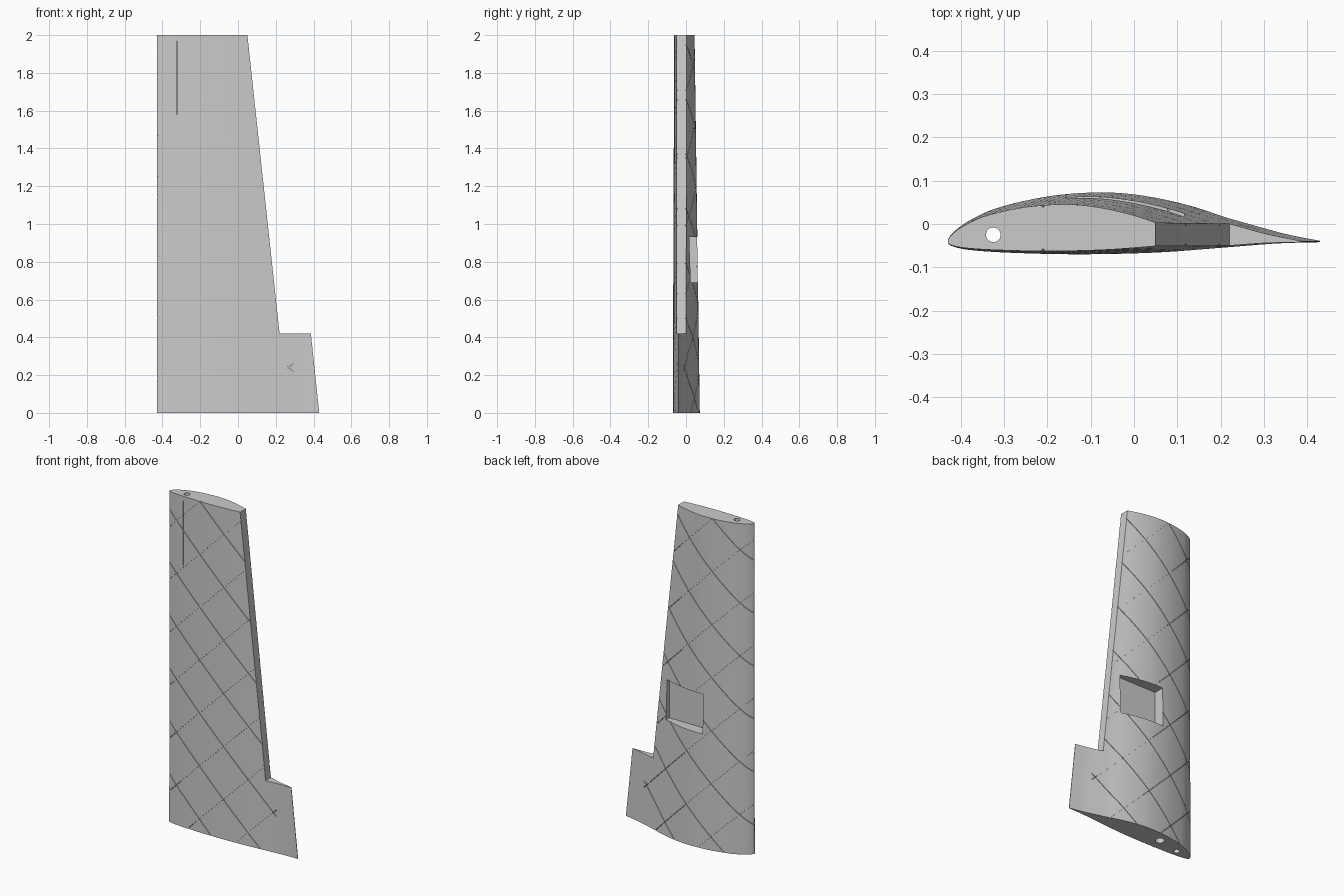
import bpy, bmesh, math
from mathutils import Vector

old = bpy.data.objects.get("Cube")
if old:
    bpy.data.objects.remove(old)

LE = Vector((-0.43, -0.04))      # leading edge, shared by root and tip
TIP = 0.755                      # tip chord relative to root chord
SLIT = 0.0015                    # half width of rib slits

grey = bpy.data.materials.new("light grey")
grey.use_nodes = True
grey.diffuse_color = (0.6, 0.6, 0.6, 1)
grey.node_tree.nodes["Principled BSDF"].inputs["Base Color"].default_value = grey.diffuse_color

# Root section: trailing edge over the top to the nose, then back underneath
SECTION = [(0.43, -0.039), (0.35, -0.023), (0.255, 0.003), (0.21, 0.016), (0.13, 0.042),
           (0.03, 0.064), (-0.07, 0.073), (-0.19, 0.065), (-0.31, 0.039), (-0.38, 0.008),
           (-0.418, -0.02), LE, (-0.418, -0.052), (-0.37, -0.061), (-0.27, -0.067),
           (-0.12, -0.07), (0.05, -0.066), (0.2, -0.055), (0.33, -0.045), (0.43, -0.042)]


def smooth_curve(points, steps=6):
    """Catmull-Rom samples through the points."""
    pts = [Vector(p) for p in points]
    pts = [pts[0] * 2 - pts[1]] + pts + [pts[-1] * 2 - pts[-2]]
    out = []
    for a, b, c, d in zip(pts, pts[1:], pts[2:], pts[3:]):
        for i in range(steps):
            t = i / steps
            out.append(b + (c - a) * (t / 2) + (a * 2 - b * 5 + c * 4 - d) * (t * t / 2)
                       + (b * 3 - a - c * 3 + d) * (t ** 3 / 2))
    return out + [pts[-2]]


def finish(name, bm, helper=True):
    bmesh.ops.recalc_face_normals(bm, faces=bm.faces)
    mesh = bpy.data.meshes.new(name)
    bm.to_mesh(mesh)
    bm.free()
    mesh.materials.append(grey)
    obj = bpy.data.objects.new(name, mesh)
    bpy.context.collection.objects.link(obj)
    obj.hide_render = helper
    return obj


def add_loft(bm, rings):
    loops = [[bm.verts.new(p) for p in ring] for ring in rings]
    n = len(loops[0])
    for low, high in zip(loops, loops[1:]):
        for i in range(n):
            j = (i + 1) % n
            bm.faces.new((low[i], low[j], high[j], high[i]))
    bm.faces.new(loops[0])
    bm.faces.new(loops[-1])


def section_at(z, profile):
    s = 1 + (TIP - 1) * z / 2
    return [(LE.x + (p.x - LE.x) * s, LE.y + (p.y - LE.y) * s, z) for p in profile]


def inset(profile, d):
    """Profile moved inwards, stopping short of the thin trailing edge."""
    kept = [p for p in profile if p.x < 0.3]
    out = []
    for i, p in enumerate(kept):
        t = (kept[(i + 1) % len(kept)] - kept[i - 1]).normalized()
        out.append(p + Vector((-t.y, t.x)) * d)
    return out


def prism(name, outline, y0, y1):
    """Extrude an x-z outline along y."""
    bm = bmesh.new()
    add_loft(bm, [[(x, y, z) for x, z in outline] for y in (y0, y1)])
    return finish(name, bm)


def rod(name, x, y, r, z0, z1):
    bm = bmesh.new()
    ring = [(x + r * math.cos(i * math.tau / 32), y + r * math.sin(i * math.tau / 32))
            for i in range(32)]
    add_loft(bm, [[(a, b, z) for a, b in ring] for z in (z0, z1)])
    return finish(name, bm)


def cut(target, cutter):
    mod = target.modifiers.new("cut " + cutter.name, 'BOOLEAN')
    mod.operation = 'DIFFERENCE'
    mod.solver = 'EXACT'
    mod.object = cutter
    cutter.hide_set(True)


# Wing panel
profile = smooth_curve(SECTION)
bm = bmesh.new()
add_loft(bm, [section_at(z, profile) for z in (0, 2)])
wing = finish("wing_panel", bm, helper=False)

# Core that limits the rib slits to shallow grooves
bm = bmesh.new()
add_loft(bm, [section_at(z, inset(profile, 0.006)) for z in (-0.5, 2.5)])
core = finish("groove_core", bm)

# Diagonal rib slits, one set for each direction
for name, slope, start in (("rising_slits", 1, 0.29), ("falling_slits", -1, 0.19)):
    bm = bmesh.new()
    for k in range(-2, 8):
        c = start + 0.32 * k
        w = SLIT * math.sqrt(2)
        outline = [(x, c + slope * x + s) for x, s in ((-0.6, -w), (0.29, -w), (0.29, w), (-0.6, w))]
        add_loft(bm, [[(x, y, z) for x, z in outline] for y in (-0.2, 0.2)])
    slits = finish(name, bm)
    cut(slits, core)
    cut(wing, slits)

# Aileron notch, servo pocket, rod holes and the slit below the front hole
cut(wing, prism("aileron_notch", [(0.22, 0.42), (0.6, 0.42), (0.6, 2.1), (0.039, 2.1)], -0.3, 0.3))
cut(wing, prism("servo_pocket", [(-0.155, 0.69), (0.115, 0.69), (0.115, 0.93), (-0.155, 0.93)],
                -0.005, 0.3))
cut(wing, rod("front_rod_hole", -0.325, -0.025, 0.017, -0.1, 2.1))
cut(wing, rod("main_spar_hole", -0.18, 0.005, 0.025, -0.1, 1.2))
w = SLIT
cut(wing, prism("rod_slit", [(-0.325 - w, 1.58), (-0.325 + w, 1.58),
                             (-0.325 + w, 1.97), (-0.325 - w, 1.97)], -0.3, -0.03))

# Bake the cuts and remove the cutters
bpy.context.view_layer.update()
baked = bpy.data.meshes.new_from_object(wing.evaluated_get(bpy.context.evaluated_depsgraph_get()))
wing.modifiers.clear()
wing.data = baked
for obj in [o for o in bpy.context.collection.objects if o.type == 'MESH' and o.hide_render]:
    bpy.data.objects.remove(obj)
